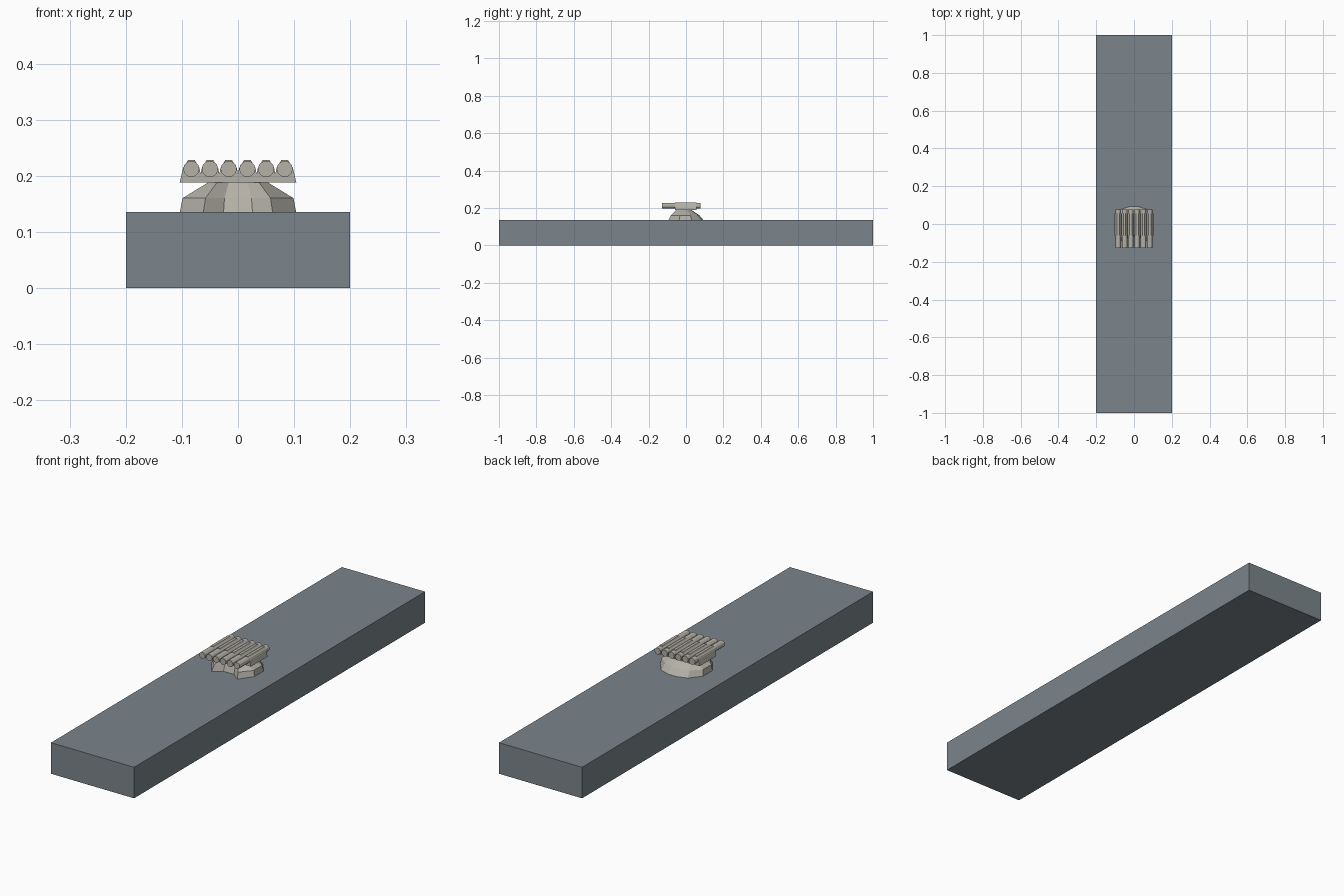
import bpy, bmesh, math
from mathutils import Matrix, Vector

if "Cube" in bpy.data.objects:
    bpy.data.objects.remove(bpy.data.objects["Cube"])


def material(name, rgb):
    m = bpy.data.materials.new(name)
    m.diffuse_color = (*rgb, 1)
    m.use_nodes = True
    m.node_tree.nodes["Principled BSDF"].inputs["Base Color"].default_value = m.diffuse_color
    return m


slate = material("slate_grey", (0.20, 0.235, 0.26))
stone = material("warm_light_grey", (0.46, 0.44, 0.39))


def finish(name, bm, mat):
    bmesh.ops.recalc_face_normals(bm, faces=bm.faces)
    mesh = bpy.data.meshes.new(name)
    bm.to_mesh(mesh)
    bm.free()
    mesh.materials.append(mat)
    ob = bpy.data.objects.new(name, mesh)
    bpy.context.collection.objects.link(ob)
    return ob


def loft(name, rings, mat):
    """Join matching rings of points with quads and cap both ends."""
    bm = bmesh.new()
    loops = [[bm.verts.new(p) for p in ring] for ring in rings]
    n = len(loops[0])
    for a, b in zip(loops, loops[1:]):
        for i in range(n):
            j = (i + 1) % n
            bm.faces.new((a[i], a[j], b[j], b[i]))
    bm.faces.new(loops[0])
    bm.faces.new(loops[-1])
    return finish(name, bm, mat)


# Long rectangular deck
bm = bmesh.new()
bmesh.ops.create_cube(bm, size=1, matrix=Matrix.Translation((0, 0, 0.0675))
                      @ Matrix.Diagonal((0.4, 2.0, 0.135, 1)))
finish("deck_slab", bm, slate)


# Faceted pedestal with a recessed front, described by its right half
def pedestal_ring(half, z):
    return ([(x, y, z) for x, y in half]
            + [(-x, y, z) for x, y in reversed(half)])


lower = [(0.026, -0.065), (0.062, -0.095), (0.104, -0.035),
         (0.104, 0.03), (0.065, 0.08), (0.02, 0.095)]
middle = [(0.024, -0.056), (0.058, -0.082), (0.099, -0.033),
          (0.099, 0.024), (0.06, 0.062), (0.018, 0.072)]
upper = [(0.016, -0.042), (0.036, -0.052), (0.05, -0.03),
         (0.05, 0.005), (0.038, 0.022), (0.012, 0.028)]
loft("pedestal", [pedestal_ring(lower, 0.133), pedestal_ring(middle, 0.16),
                  pedestal_ring(upper, 0.19)], stone)

# Scalloped cradle extruded along the tubes
pitch = 0.0333
centres = [(i - 2.5) * pitch for i in range(6)]
profile = [(-0.104, 0.188)]
for c in centres:
    profile += [(c - 0.0145, 0.214), (c - 0.006, 0.228),
                (c + 0.006, 0.228), (c + 0.0145, 0.214)]
    if c < centres[-1]:
        profile.append((c + pitch / 2, 0.203))
profile.append((0.104, 0.188))
loft("tube_cradle", [[(x, y, z) for x, z in profile] for y in (-0.06, 0.055)],
     stone)

# Six twelve-sided tubes
for i, c in enumerate(centres):
    bm = bmesh.new()
    bmesh.ops.create_cone(bm, cap_ends=True, segments=12, radius1=0.0145,
                          radius2=0.0145, depth=0.205,
                          matrix=Matrix.Translation((c, -0.025, 0.212))
                          @ Matrix.Rotation(math.pi / 2, 4, 'X'))
    finish(f"tube_{i + 1}", bm, stone)
